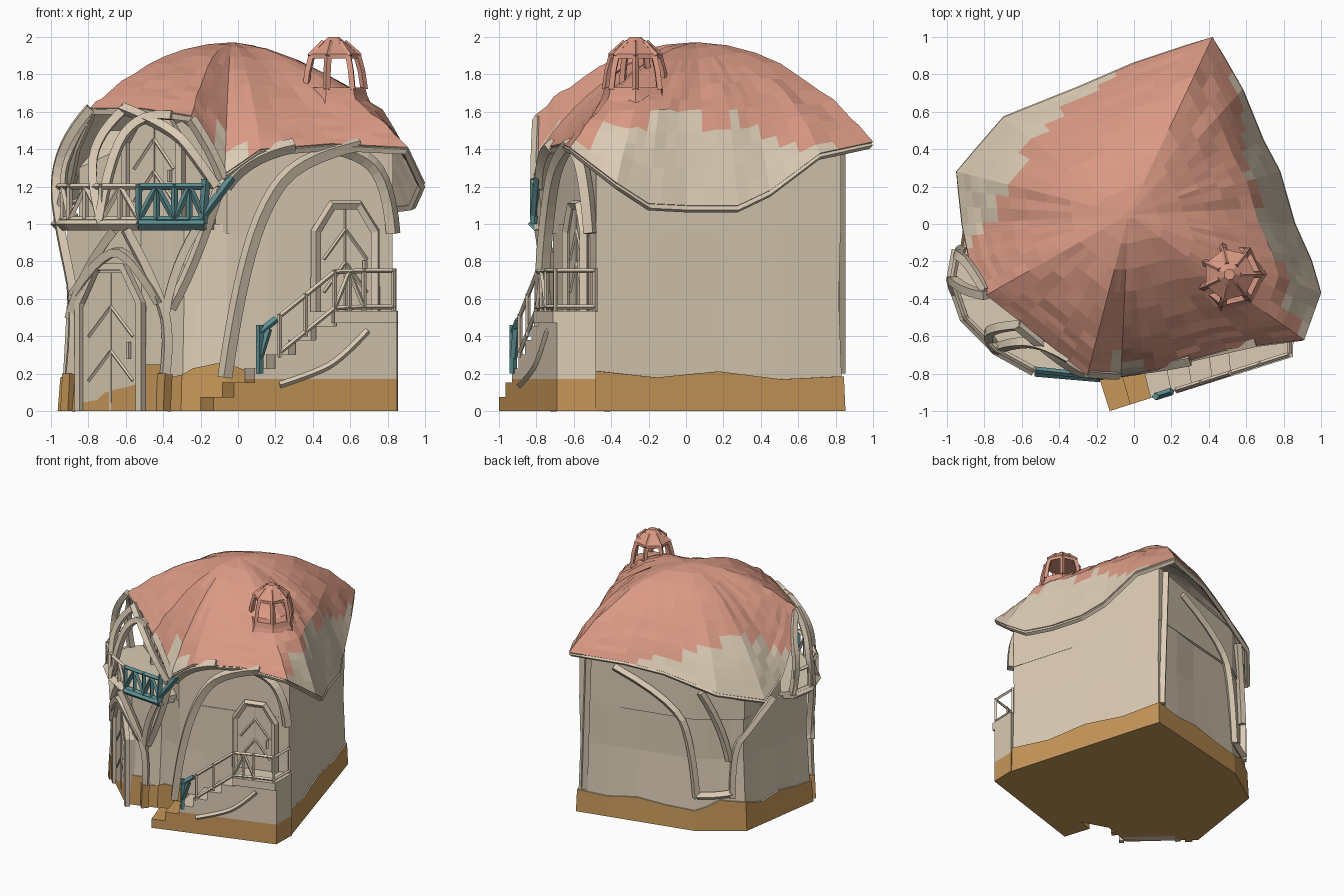
import bpy, bmesh, math, random
from mathutils import Vector

random.seed(4)
cube = bpy.data.objects.get("Cube")
if cube:
    bpy.data.objects.remove(cube, do_unlink=True)


def material(name, rgb):
    m = bpy.data.materials.new(name)
    m.use_nodes = True
    m.diffuse_color = (*rgb, 1)
    m.node_tree.nodes["Principled BSDF"].inputs["Base Color"].default_value = (*rgb, 1)
    return m


PLASTER = material("beige", (0.71, 0.60, 0.46))
ROOF = material("terracotta", (0.70, 0.32, 0.23))
OCHRE = material("ochre", (0.57, 0.31, 0.10))
TEAL = material("teal", (0.11, 0.27, 0.28))


def add_object(name, mesh, *mats):
    for m in mats:
        mesh.materials.append(m)
    ob = bpy.data.objects.new(name, mesh)
    bpy.context.collection.objects.link(ob)
    return ob


def skin(name, rings, mats, rule=None, caps=True):
    """Join equal closed rings into a skin; rule(ring, column) picks the material."""
    bm = bmesh.new()
    vs = [[bm.verts.new(p) for p in r] for r in rings]
    n = len(rings[0])
    for i in range(len(vs) - 1):
        for j in range(n):
            k = (j + 1) % n
            f = bm.faces.new((vs[i][j], vs[i][k], vs[i + 1][k], vs[i + 1][j]))
            f.material_index = rule(i, j) if rule else 0
    if caps:
        bm.faces.new(vs[0]).material_index = rule(0, 0) if rule else 0
        bm.faces.new(vs[-1])
    bmesh.ops.recalc_face_normals(bm, faces=bm.faces)
    me = bpy.data.meshes.new(name)
    bm.to_mesh(me)
    bm.free()
    return add_object(name, me, *mats)


def prism(name, pts, z0, z1, mat):
    return skin(name, [[(p[0], p[1], z) for p in pts] for z in (z0, z1)], [mat])


def beams(name, paths, radius, mat, curved=False, closed=False):
    """Square timbers swept along straight or curved paths."""
    cu = bpy.data.curves.new(name, 'CURVE')
    cu.dimensions = '3D'
    cu.bevel_depth, cu.bevel_resolution = radius, 0
    cu.use_fill_caps = True
    for path in paths:
        sp = cu.splines.new('NURBS' if curved else 'POLY')
        sp.points.add(len(path) - 1)
        for pt, co in zip(sp.points, path):
            pt.co = (*co, 1)
        sp.use_cyclic_u = closed
        if curved:
            sp.use_endpoint_u, sp.order_u, sp.resolution_u = True, 3, 4
    tmp = bpy.data.objects.new(name + "_curve", cu)
    bpy.context.collection.objects.link(tmp)
    dg = bpy.context.evaluated_depsgraph_get()
    me = bpy.data.meshes.new_from_object(tmp.evaluated_get(dg))
    bpy.data.objects.remove(tmp, do_unlink=True)
    me.materials.clear()
    for p in me.polygons:
        p.use_smooth = False
    return add_object(name, me, mat)


def subdivide(pts, n):
    out = []
    for a, b in zip(pts, pts[1:] + pts[:1]):
        out += [Vector(a).lerp(Vector(b), i / n) for i in range(n)]
    return out


def clamp(v):
    return max(0, min(1, v))


# Walls: lower storey with a painted base, upper storey set back behind the balcony
lower = subdivide([(.45, .84), (-.51, .61), (-.84, .38), (-.95, -.36), (-.54, -.74),
                   (-.3, -.66), (-.06, -.74), (.84, -.49)], 4)
jag = [random.uniform(.16, .27) for _ in lower]


def wall_ring(right, left, heights, wobble=0):
    ring = []
    for p, h in zip(lower, heights):
        k = (right if p.x > 0 else left) + random.uniform(-wobble, wobble)
        ring.append((p.x * k, p.y * k, h))
    return ring


n = len(lower)
skin("lower_walls", [wall_ring(1.015, 1.015, [0] * n), wall_ring(1.005, 1, jag), wall_ring(.99, .985, jag),
                     wall_ring(.98, .955, [.6] * n, .008), wall_ring(.985, .96, [1] * n)],
     [PLASTER, OCHRE], lambda i, j: 1 if i == 0 else 0)
upper = subdivide([(.44, .83, 1.42), (-.5, .6, 1.3), (-.82, .37, 1.18), (-.85, -.08, 1.3),
                   (-.3, -.52, 1.55), (-.06, -.72, 1.36), (.83, -.48, 1.42)], 3)
skin("upper_walls", [[(p.x, p.y, .95) for p in upper], upper,
                     [(p.x * .8, p.y * .8, 1.5) for p in upper]], [PLASTER])

# Sagging roof: rim outline rising to one peak, with a hanging skirt on the right
rim = subdivide([(.42, 1, 1.44), (.58, .72, 1.38), (.69, .45, 1.18), (.78, .28, 1.1), (.86, 0, 1.1),
                 (.95, -.2, 1.11), (1, -.37, 1.22), (.91, -.62, 1.41), (.5, -.67, 1.43), (.12, -.78, 1.4),
                 (-.07, -.81, 1.27), (-.25, -.81, 1.58), (-.52, -.59, 1.62), (-.79, -.38, 1.62),
                 (-.88, -.2, 1.42), (-.92, 0, 1.22), (-.95, .28, 1.12), (-.7, .57, 1.22),
                 (-.3, .73, 1.36), (0, .86, 1.42)], 3)
peak = Vector((-.03, .05, 1.97))
rings = []
for t in (1, .96, .92, .88, .84, .78, .7, .6, .48, .34, .18, .03):
    ring = []
    for p in rim:
        q = peak.lerp(p, t)
        power = 2.1 - .45 * clamp((.7 - p.y) / .6) * clamp((p.x + .1) / .5)
        eave = max(p.z, 1.42) if p.x > .4 else p.z
        q.z = eave + (peak.z - eave) * (1 - t ** power) - (eave - p.z) * clamp((t - .8) / .2)
        if .4 < t < 1:
            q.z += random.uniform(-.01, .01)
        ring.append(q)
    rings.append(ring)
fray = [random.uniform(-.05, .05) for _ in rim]


def roof_colour(i, j):
    # Bare lower edge is deepest where the rim hangs lowest
    edge = 1.41 + .5 * max(0, 1.42 - rim[j].z) + fray[j]
    return 1 if rings[i][j].z + .03 < edge and rim[j].z < 1.405 else 0


roof = skin("roof", rings, [ROOF, PLASTER], roof_colour, caps=False)
bm = bmesh.new()
bm.from_mesh(roof.data)
bmesh.ops.holes_fill(bm, edges=[e for e in bm.edges if e.is_boundary and e.verts[0].co.z > 1.9])
bmesh.ops.recalc_face_normals(bm, faces=bm.faces)
if sum(f.normal.z for f in bm.faces) < 0:
    bmesh.ops.reverse_faces(bm, faces=bm.faces)
bm.to_mesh(roof.data)
bm.free()
thick = roof.modifiers.new("thickness", 'SOLIDIFY')
thick.thickness, thick.offset = .03, -1
thick.material_offset = thick.material_offset_rim = 1
beams("roof_edge", [[(p.x * .98, p.y * .98, p.z - .018) for p in rim]], .021, PLASTER, closed=True)


# Lantern chimney: flared base, leaning posts and a small cone cap
def circle(r, z, count=7):
    return [(.51 + r * math.cos(math.tau * i / count), -.27 + r * math.sin(math.tau * i / count), z)
            for i in range(count)]


skin("lantern_base", [circle(.23, 1.58), circle(.18, 1.69), circle(.17, 1.73)], [ROOF])
beams("lantern_posts", list(zip(circle(.165, 1.72), circle(.15, 1.82), circle(.125, 1.91))), .02, ROOF)
skin("lantern_cap", [circle(.14, 1.885), circle(.14, 1.91), circle(.06, 1.975), circle(.03, 2)], [ROOF])
beams("lantern_ribs", list(zip(circle(.145, 1.9), circle(.06, 1.975))), .012, ROOF)


# Doors: clipped-arch panel, timber frame and chevron boards
def door(name, x, y, tx, ty, z0, w, h):
    t = Vector((tx, ty)).normalized()

    def at(u, z, out):
        return (x + t.x * u + t.y * out, y + t.y * u - t.x * out, z0 + z)
    arch = [(-w, 0), (-w, .75 * h), (-.45 * w, h), (.45 * w, h), (w, .75 * h), (w, 0)]
    skin(name + "_panel", [[at(u, z, o) for u, z in arch] for o in (-.05, .015)], [PLASTER])
    beams(name + "_frame", [[at(u * 1.1, z * 1.04, .02) for u, z in arch]], .028, PLASTER)
    boards = [[at(0, 0, .015), at(0, h, .015)]]
    for k in (.3, .62):
        boards += [[at(s * w * .8, k * h - .06, .015), at(0, k * h + .1, .015)] for s in (-1, 1)]
    beams(name + "_boards", boards, .009, PLASTER)
    beams(name + "_handle", [[at(.7 * w, .38 * h, .03), at(.7 * w, .5 * h, .03)]], .013, PLASTER)


door("front_door", -.67, -.61, .74, -.67, 0, .2, .74)
door("landing_door", .57, -.57, .963, .27, .53, .15, .55)
door("balcony_door", -.44, -.41, .78, -.63, 1.02, .17, .54)


# Stairs climbing along the front to a landing
def stair_at(s, inner=False):
    a, b = ((-.2, -.78), (.855, -.48)) if inner else ((-.13, -1), (.85, -.69))
    return Vector(a).lerp(Vector(b), s)


cuts = [.67 * i / 6 for i in range(7)] + [1]
for i in range(7):
    foot = [stair_at(cuts[i]), stair_at(cuts[i + 1]), stair_at(cuts[i + 1], True), stair_at(cuts[i], True)]
    top = .53 * (i + 1) / 7
    split = min(top, .17)
    prism(f"stair_base_{i}", foot, 0, split, OCHRE)
    if top > split:
        prism(f"stair_step_{i}", foot, split, top, PLASTER)
prism("landing_slab", [stair_at(.66) + Vector((0, -.02)), stair_at(1) + Vector((0, -.02)),
                       stair_at(1, True), stair_at(.66, True)], .47, .535, PLASTER)
beams("stair_brace", [[(*stair_at(s), z) for s, z in ((.36, .14), (.55, .2), (.7, .28), (.84, .43))]],
      .018, PLASTER, curved=True)


def railing(name, base, height, mat, radius=.014, braced=()):
    """Posts with top and bottom rails; crossed boards in the braced bays."""
    up = Vector((0, 0, height))
    base = [Vector(p) for p in base]
    paths = [[p + up for p in base], [p + up * .12 for p in base]] + [[p, p + up * 1.05] for p in base]
    for i in braced:
        a, b = base[i], base[i + 1]
        mid = a.lerp(b, .5)
        paths += [[mid, mid + up], [a + up * .12, mid + up], [b + up * .12, mid + up]]
    return beams(name, paths, radius, mat)


def rail_foot(s, lift=0):
    return (*stair_at(s), min(.53, .2 + (s - .25) * .79) + lift)


beams("stair_newel", [[rail_foot(.25), rail_foot(.25, .26)], [rail_foot(.25, .22), rail_foot(.34, .22)],
                      [rail_foot(.25, .08), rail_foot(.3, .2)]], .02, TEAL)
railing("stair_rail", [rail_foot(s) for s in (.36, .5, .66, .82, .98)], .22, PLASTER, .013, (2,))
railing("landing_end_rail", [rail_foot(.98), (*stair_at(.98, True), .53)], .22, PLASTER, .013)

# Balcony: curved deck, railing and the timber cage around it
deck = [(-.94, -.14), (-.97, -.3), (-.9, -.5), (-.73, -.67), (-.53, -.78), (-.18, -.81)]
prism("balcony_deck", deck + [(-.1, -.62), (-.3, -.45), (-.8, -.02)], .97, 1.03, PLASTER)
beams("deck_edge", [[(x, y, 1) for x, y in deck[:5]]], .035, PLASTER)
beams("deck_edge_painted", [[(x, y, 1) for x, y in deck[4:]]], .036, TEAL)
railing("balcony_rail", [(x, y, 1) for x, y in deck[:5]], .2, PLASTER, .016, (1, 2, 3))
railing("balcony_rail_painted", [(x, y, 1) for x, y in
                                 (deck[4], (-.34, -.8), deck[5])], .2, TEAL, .018, (0, 1))
beams("painted_bracket", [[(-.19, -.81, 1.02), (-.17, -.81, 1.24)], [(-.19, -.81, 1.04), (-.03, -.79, 1.25)]],
      .024, TEAL)
beams("balcony_cage", [
    [(-.9, -.42, .2), (-.86, -.45, .55), (-.95, -.38, .95), (-.99, -.28, 1.25), (-.9, -.36, 1.5), (-.79, -.38, 1.62)],
    [(-.73, -.67, 1), (-.8, -.6, 1.25), (-.74, -.55, 1.5), (-.6, -.54, 1.62)],
    [(-.92, -.14, 1), (-.96, -.16, 1.25), (-.88, -.2, 1.45), (-.79, -.36, 1.6)],
    [(-.62, -.54, 1.62), (-.36, -.76, 1.52), (-.22, -.81, 1.35), (-.12, -.79, 1.2)],
    [(-.74, -.67, 1.02), (-.68, -.64, 1.4), (-.5, -.63, 1.6), (-.35, -.72, 1.58)],
    [(-.25, -.79, 1.56), (-.14, -.8, 1.4), (-.08, -.8, 1.24)],
], .032, PLASTER, curved=True)

# Timber brackets under the balcony, on painted column feet
beams("column_feet", [[(-.91, -.42, 0), (-.9, -.42, .2)], [(-.4, -.71, 0), (-.39, -.71, .2)]], .04, OCHRE)
beams("balcony_brackets", [
    [(-.39, -.71, .2), (-.37, -.72, .35), (-.4, -.73, .6), (-.6, -.75, .97)],
    [(-.39, -.72, .5), (-.36, -.75, .75), (-.22, -.79, .98)],
    [(-.36, -.71, .55), (-.22, -.74, .8), (-.1, -.78, 1.2)],
    [(-.9, -.42, .5), (-.84, -.52, .75), (-.66, -.69, .97)],
    [(-.42, -.73, .58), (-.53, -.76, .78), (-.7, -.67, .9), (-.88, -.46, .62)],
], .032, PLASTER, curved=True)

# Arched wall timbers on the front and on the back left wall
beams("front_arch", [
    [(-.07, -.77, .18), (-.01, -.78, .6), (.13, -.74, 1.1), (.34, -.69, 1.36), (.65, -.62, 1.43)],
    [(.4, -.64, 1.43), (.66, -.58, 1.4), (.81, -.53, 1.2), (.83, -.51, .95)],
    [(-.07, -.77, 1.2), (.04, -.77, 1.37), (.3, -.72, 1.42)],
], .04, PLASTER, curved=True)
beams("back_arches", [
    [(-.52, .6, .28), (-.49, .61, .7), (-.36, .66, 1.1), (.15, .77, 1.3)],
    [(-.75, .44, .28), (-.75, .44, .7), (-.83, .32, .85), (-.89, .08, 1.05)],
    [(-.73, .45, .6), (-.69, .48, .9), (-.56, .6, 1.2)],
    [(-.52, .6, .3), (-.64, .52, .29), (-.75, .44, .32)],
    [(.4, .82, .2), (.38, .82, .8), (.36, .82, 1.4)],
], .032, PLASTER, curved=True)
